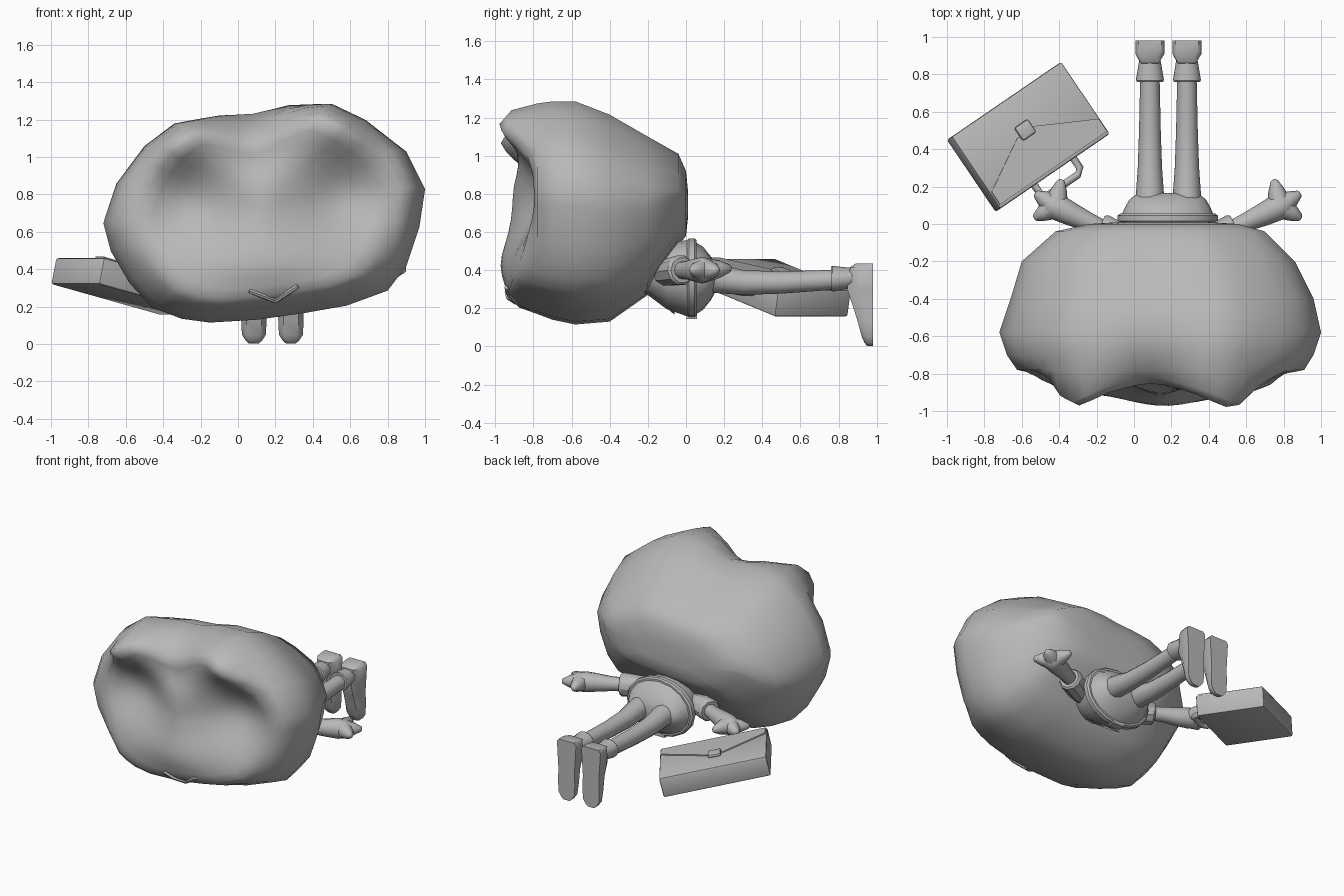
import bpy, bmesh, math
from mathutils import Vector, Matrix
from mathutils.bvhtree import BVHTree

if "Cube" in bpy.data.objects:
    bpy.data.objects.remove(bpy.data.objects["Cube"])

grey = bpy.data.materials.new("plain_grey")
grey.diffuse_color = (0.48, 0.48, 0.48, 1)
grey.use_nodes = True
grey.node_tree.nodes["Principled BSDF"].inputs["Base Color"].default_value = grey.diffuse_color


def finish(name, bm, angle=40):
    bmesh.ops.recalc_face_normals(bm, faces=bm.faces)
    me = bpy.data.meshes.new(name)
    bm.to_mesh(me)
    bm.free()
    ob = bpy.data.objects.new(name, me)
    bpy.context.collection.objects.link(ob)
    me.materials.append(grey)
    bpy.ops.object.select_all(action='DESELECT')
    ob.select_set(True)
    bpy.context.view_layer.objects.active = ob
    bpy.ops.object.shade_smooth_by_angle(angle=math.radians(angle))
    return ob


def loft(rings, bm=None):
    """Skin a list of equal-length point rings and close both ends."""
    bm = bm or bmesh.new()
    vs = [[bm.verts.new(p) for p in r] for r in rings]
    n = len(vs[0])
    for a, b in zip(vs, vs[1:]):
        for i in range(n):
            j = (i + 1) % n
            bm.faces.new((a[i], a[j], b[j], b[i]))
    bm.faces.new(vs[0])
    bm.faces.new(vs[-1])
    return bm


def tube(path, n=10, bm=None, flat=1.0):
    """Tube through (x, y, z, radius) stations; flat squashes it in z."""
    pts = [Vector(p[:3]) for p in path]
    rings = []
    for i, p in enumerate(pts):
        d = (pts[min(i + 1, len(pts) - 1)] - pts[max(i - 1, 0)]).normalized()
        side = d.cross(Vector((0, 0, 1))).normalized()
        up = side.cross(d)
        r = path[i][3]
        rings.append([p + side * r * math.cos(k * math.tau / n)
                      + up * r * flat * math.sin(k * math.tau / n) for k in range(n)])
    return loft(rings, bm)


def bump(x, z, cx, cz, sx, sz):
    return math.exp(-((x - cx) / sx) ** 2 - ((z - cz) / sz) ** 2)


# Head: one outline lofted from back to front, then a sculpted face
outline = [(-.34, 1.18), (-.5, 1.06), (-.65, .86), (-.72, .65), (-.68, .5), (-.58, .33),
           (-.46, .2), (-.3, .14), (-.15, .12), (.1, .135), (.35, .17), (.58, .21),
           (.8, .29), (.9, .42), (.97, .63), (1, .83), (.9, 1.03), (.68, 1.2),
           (.5, 1.285), (.27, 1.28), (.08, 1.24), (-.1, 1.225)]
dense = []
for a, b in zip(outline, outline[1:] + outline[:1]):
    dense += [a, ((a[0] + b[0]) / 2, (a[1] + b[1]) / 2)]
# stations: y, x min, x max, z min, z max
stations = [(.01, -.08, .4, .67, .82), (0, -.24, .56, .58, .92), (-.04, -.42, .7, .53, 1.01),
            (-.2, -.6, .86, .27, 1.1), (-.4, -.66, .96, .13, 1.215), (-.58, -.72, 1, .115, 1.285),
            (-.7, -.68, .96, .14, 1.285), (-.78, -.625, .91, .17, 1.275)]


def face_y(x, z):
    y = -.9 + .15 * bump(x, z, -.27, .75, .23, .22) + .15 * bump(x, z, .58, .79, .23, .22)
    y -= .07 * bump(x, z, .17, .42, .33, .17)                      # muzzle
    y -= .02 * bump(x, z, .13, .75, .11, .25)                      # nose ridge
    y -= .11 * bump(x, z, -.36, 1.09, .16, .13) + .09 * bump(x, z, .53, 1.17, .16, .14)
    y += .05 * bump(x, z, .1, 1.12, .17, .2)                       # gap between brows
    return y + .22 * max(0, abs(x - .14) - .45)


rings = []
for y, x0, x1, z0, z1 in stations:
    rings.append([(x0 + (x + .72) / 1.72 * (x1 - x0), y, z0 + (z - .12) / 1.165 * (z1 - z0))
                  for x, z in dense])
rim = rings[-1]
for s in (.94, .87, .78, .68, .57, .46, .35, .24, .12, .03):
    ring = []
    for px, _, pz in rim:
        x, z = .14 + (px - .14) * s, .72 + (pz - .72) * s
        y = face_y(x, z) + (.035 if s > .9 else 0)
        ring.append((x, min(y, -.79) if s > .8 else y, z))
    rings.append(ring)
# Dip between the two raised lobes on top
for r in rings:
    for i, (x, y, z) in enumerate(r):
        ramp = min(1, max(0, (-.56 - y) / .36)) * min(1, max(0, (z - .85) / .3))
        r[i] = (x, y, z - .15 * ramp * math.exp(-((x - .09) / .18) ** 2))
head = loft(rings)
bmesh.ops.recalc_face_normals(head, faces=head.faces)
tree = BVHTree.FromBMesh(head)
finish("head", head, 60)

# Mouth: two thin bars lying on the muzzle
bm = bmesh.new()
for ends in (((.06, .285), (.2, .23)), ((.2, .23), (.32, .31))):
    path = []
    for t in (0, .5, 1):
        x, z = [a + (b - a) * t for a, b in zip(*ends)]
        hit = tree.ray_cast(Vector((x, -2, z)), Vector((0, 1, 0)))[0]
        path.append((x, hit.y - .004 if hit else -.88, z, .013))
    tube(path, 6, bm)
finish("mouth", bm)


# Body: round torso, belt and rounded seat
def disc(y, rx, rz, cz=.357, n=16):
    return [(.18 + rx * math.cos(k * math.tau / n), y, cz + rz * math.sin(k * math.tau / n))
            for k in range(n)]


finish("torso", loft([disc(-.3, .12, .1, .42), disc(-.2, .17, .13, .4),
                      disc(-.1, .21, .175, .37), disc(.01, .24, .2)]))
finish("belt", loft([disc(.005, .255, .2), disc(.015, .268, .21), disc(.045, .268, .21),
                     disc(.055, .255, .2)]), 30)
finish("seat", loft([disc(.05, .245, .19), disc(.09, .228, .165), disc(.13, .205, .115),
                     disc(.155, .175, .07), disc(.165, .12, .04)]))
# Buckle and coat lapel below the neck
bm = bmesh.new()
bmesh.ops.create_cube(bm, size=1, matrix=Matrix.Translation((.18, .03, .157))
                      @ Matrix.Diagonal((.09, .055, .025, 1)))
finish("buckle", bm)
bm = loft([[(.18 + s * .06, -.21, .31), (.18 + s * .12, -.06, .18), (.18 + s * .02, -.06, .165)]
           for s in (-1, 1)])
finish("lapel", bm)

# Legs and boots
for side, cx in (("left", .085), ("right", .283)):
    finish(side + "_leg", tube([(cx, .08, .36, .08), (cx, .16, .355, .075), (cx, .3, .335, .065),
                                (cx, .5, .335, .058), (cx, .78, .35, .052)], 12))
    finish(side + "_boot_cuff", tube([(cx, .76, .355, .07), (cx, .77, .355, .075),
                                      (cx, .87, .36, .058)], 12, flat=.9), 35)
    foot = []
    # foot stations: z, front y, half width
    for z, y0, w in ((.435, .89, .062), (.415, .86, .077), (.3, .845, .07), (.22, .872, .065),
                     (.13, .9, .068), (.05, .922, .064), (.02, .935, .045), (.002, .95, .025)):
        y1, m = .98, .4 * (.98 - y0)
        foot.append([(cx - w, y1, z), (cx - w, y0 + m, z), (cx - w * .6, y0, z),
                     (cx + w * .6, y0, z), (cx + w, y0 + m, z), (cx + w, y1, z)])
    finish(side + "_foot", loft(foot), 45)

# Arms mirrored about the body centre x = 0.18
for side, s in (("left", -1), ("right", 1)):
    def arm(pts):
        return [(.18 + s * (x - .18), y, z, r) for x, y, z, r in pts]
    finish(side + "_sleeve", tube(arm([(.28, -.13, .38, .06), (.42, -.08, .39, .075),
                                       (.53, -.025, .4, .08), (.545, -.018, .4, .068)])), 35)
    bm = tube(arm([(.5, -.04, .4, .045), (.6, .01, .4, .05), (.69, .05, .4, .062),
                   (.76, .085, .4, .07), (.82, .105, .4, .06), (.85, .11, .4, .02)]), 12)
    for tip in ((.748, .238, .41), (.89, .165, .4), (.895, .03, .4)):
        d = Vector(tip) - Vector((.78, .095, .4))
        mid, far = [Vector((.78, .095, .4)) + d * t for t in (.6, .95)]
        tube(arm([(.78, .095, .4, .068), (*mid, .044), (*far, .02), (*tip, .008)]), 8, bm)
    finish(side + "_hand", bm, 60)

# Briefcase in its own frame: u along the length, v across, n up
A, B, C = Vector((-1, .45, .32)), Vector((-.415, .85, .155)), Vector((-.155, .465, .155))
D = A + C - B
u, v = (B - A).normalized(), (A - D).normalized()
n = u.cross(v).normalized()
L, W, H = (B - A).length, (A - D).length, .145


def at(a, b, c):
    return D + u * a + v * b + n * c


def case_box(name, a0, a1, b0, b1, c0, c1, bevel):
    bm = loft([[at(a0, b0, c), at(a1, b0, c), at(a1, b1, c), at(a0, b1, c)] for c in (c0, c1)])
    bmesh.ops.bevel(bm, geom=list(bm.edges), offset=bevel, segments=2, affect='EDGES', profile=.5)
    return finish(name, bm, 30)


case_box("briefcase", -.003, L, 0, W, 0, H, .012)
flap = [(.008, .02), (.008, .1), (L * .4, W * .56), (L * .56, W * .56), (L - .008, .1), (L - .008, .02)]
finish("briefcase_flap", loft([[at(a, b, c) for a, b in flap] for c in (H - .004, H + .008)]), 30)
case_box("clasp", L * .48 - .045, L * .48 + .045, W * .58 - .04, W * .58 + .045, H, H + .025, .012)
path = [(.24, .01), (.24, -.06), (.27, -.085), (.47, -.085), (.5, -.06), (.5, .01)]
finish("briefcase_handle", tube([(*at(a, b, H * .55), .02) for a, b in path], 8), 50)
